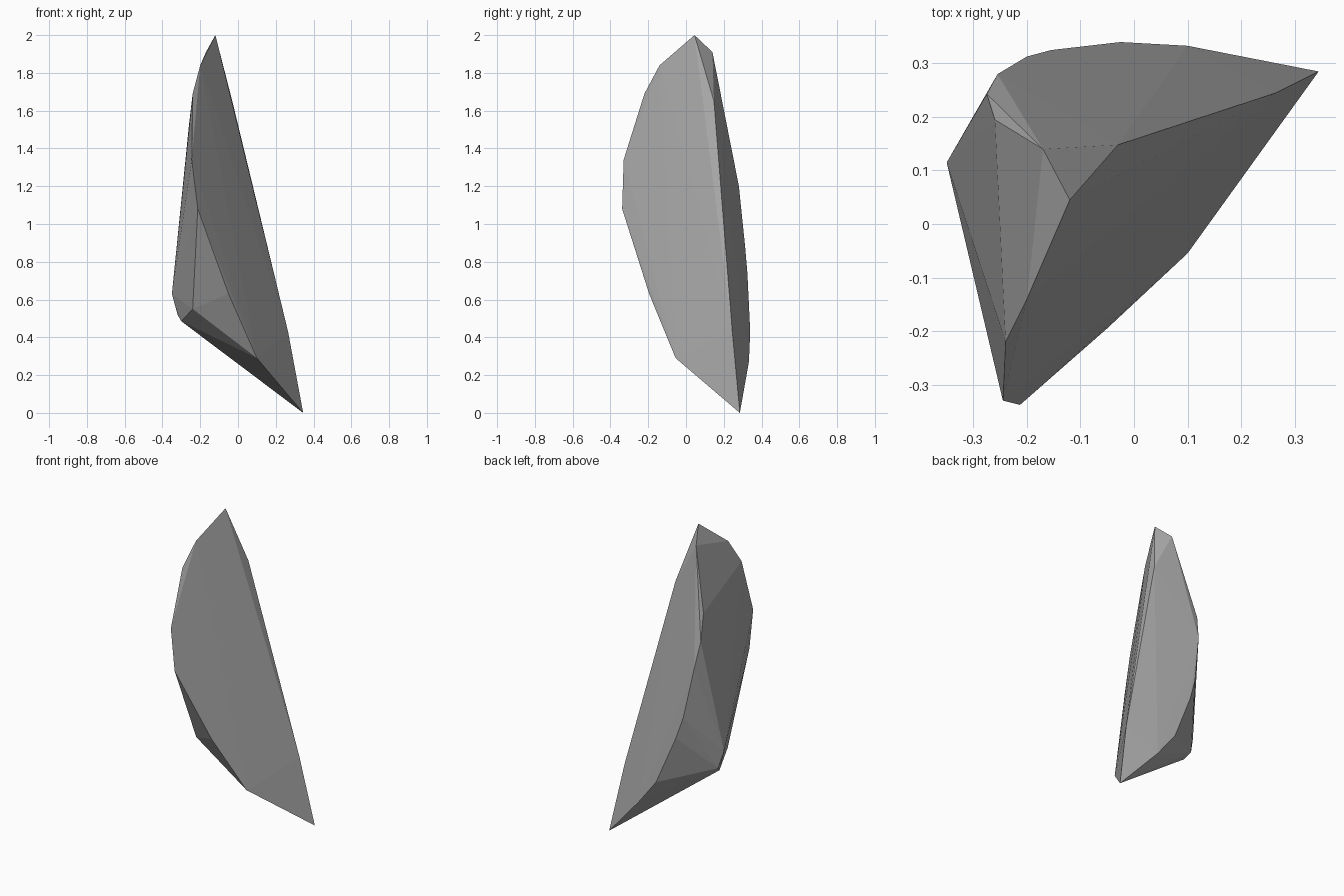
import bpy, bmesh

grey = bpy.data.materials.new("stone grey")
grey.diffuse_color = (0.40, 0.40, 0.40, 1)

# Broad split face: apex, curved front rim, bottom tip, rear ridge
split_face = [(-0.12, 0.045, 2.0), (-0.20, -0.14, 1.84), (-0.24, -0.22, 1.69),
              (-0.245, -0.33, 1.34), (-0.213, -0.338, 1.08), (-0.05, -0.195, 0.63),
              (0.10, -0.055, 0.29), (0.345, 0.285, 0.0), (0.265, 0.245, 0.43)]
# Back ridge and rounded rear rim
back_rim = [(-0.03, 0.148, 1.65), (-0.17, 0.14, 1.91), (-0.26, 0.195, 1.52),
            (-0.275, 0.243, 1.36), (-0.255, 0.28, 1.2), (-0.20, 0.313, 0.88),
            (-0.155, 0.325, 0.74), (-0.025, 0.34, 0.43), (0.10, 0.333, 0.27)]
# Blunt lower left corner
lower_corner = [(-0.35, 0.115, 0.63), (-0.32, 0.133, 0.52),
                (-0.30, 0.09, 0.485), (-0.24, -0.08, 0.55)]

# Chipped shard: the convex skin around the corners
bm = bmesh.new()
for p in split_face + back_rim + lower_corner:
    bm.verts.new(p)
hull = bmesh.ops.convex_hull(bm, input=bm.verts)
loose = [v for v in bm.verts if not v.link_faces]
bmesh.ops.delete(bm, geom=loose, context='VERTS')
bmesh.ops.recalc_face_normals(bm, faces=bm.faces)
mesh = bpy.data.meshes.new("rock_shard")
bm.to_mesh(mesh)
bm.free()
mesh.materials.append(grey)
shard = bpy.data.objects.new("rock_shard", mesh)
bpy.context.collection.objects.link(shard)
